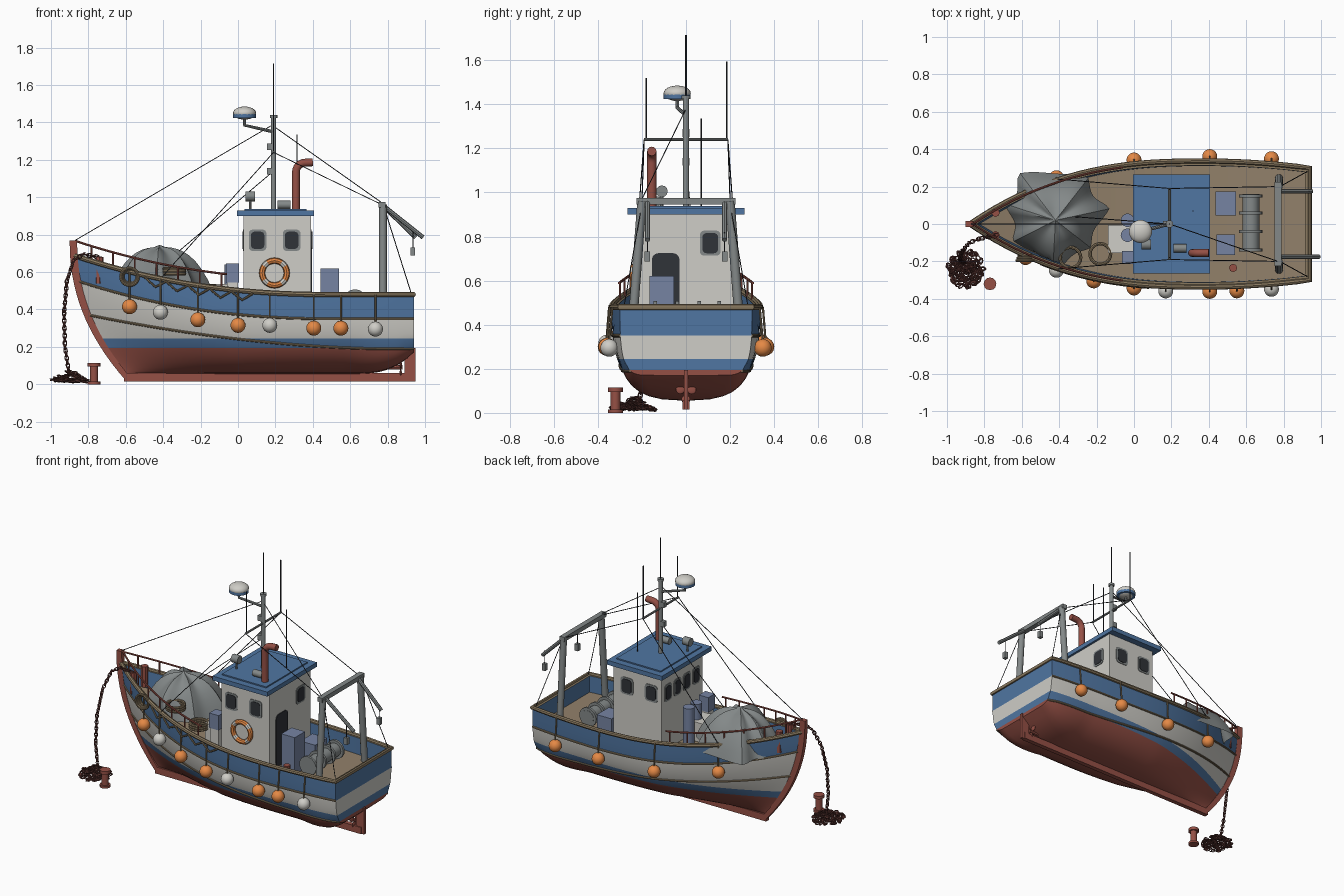
import bpy, bmesh, math, random
from mathutils import Vector, Matrix, Euler

random.seed(4)
if "Cube" in bpy.data.objects:
    bpy.data.objects.remove(bpy.data.objects["Cube"])

COLOURS = dict(red=(.30, .08, .06), blue=(.08, .18, .36), white=(.62, .61, .57), wood=(.25, .19, .115),
               deck=(.29, .22, .145), orange=(.78, .25, .06), metal=(.23, .25, .25), dark=(.03, .033, .04),
               rust=(.10, .035, .03), slate=(.18, .23, .36))
MATS = {}
for key, rgb in COLOURS.items():
    m = MATS[key] = bpy.data.materials.new(key + " paint")
    m.use_nodes = True
    m.diffuse_color = (*rgb, 1)
    m.node_tree.nodes["Principled BSDF"].inputs["Base Color"].default_value = (*rgb, 1)
made = []


def add(name, mesh, *mats):
    for k in mats:
        mesh.materials.append(MATS[k])
    ob = bpy.data.objects.new(name, mesh)
    bpy.context.collection.objects.link(ob)
    made.append(ob)


def add_bm(name, bm, *mats):
    me = bpy.data.meshes.new(name)
    bm.to_mesh(me)
    bm.free()
    add(name, me, *mats)


def tube(name, pts, r, mat, res=2, cyclic=False):
    cu = bpy.data.curves.new(name, "CURVE")
    cu.dimensions, cu.bevel_depth, cu.bevel_resolution, cu.use_fill_caps = "3D", r, res, True
    cu.materials.append(MATS[mat])
    sp = cu.splines.new("POLY")
    sp.points.add(len(pts) - 1)
    for p, co in zip(sp.points, pts):
        p.co = (*co, 1)
    sp.use_cyclic_u = cyclic
    tmp = bpy.data.objects.new(name, cu)
    me = bpy.data.meshes.new_from_object(tmp)
    bpy.data.objects.remove(tmp)
    me.materials.clear()
    add(name, me, mat)


def box(name, loc, size, mat, axis=None, bevel=.02):
    """Box; with an axis, the edges along that axis are rounded."""
    bm = bmesh.new()
    bmesh.ops.create_cube(bm, size=1, matrix=Matrix.LocRotScale(loc, None, size))
    if axis is not None:
        es = [e for e in bm.edges if abs((e.verts[0].co - e.verts[1].co)[axis]) > 1e-5]
        bmesh.ops.bevel(bm, geom=es, offset=bevel, segments=4, affect="EDGES", profile=.5)
    add_bm(name, bm, mat)


def ball(name, loc, size, mat):
    bm = bmesh.new()
    bmesh.ops.create_uvsphere(bm, u_segments=20, v_segments=12, radius=1,
                              matrix=Matrix.LocRotScale(loc, None, size))
    add_bm(name, bm, mat)


def circle(c, r, axis, n=24):
    out = []
    for i in range(n):
        a = math.tau * i / n
        p = [math.cos(a) * r, math.sin(a) * r]
        p.insert(axis, 0)
        out.append(Vector(c) + Vector(p))
    return out


# Hull lines
STERN = .94
sheer = lambda x: .48 + .21 * (max(.5 - x, 0) / 1.38) ** 2.2
band = lambda x: sheer(x) - .13
deck = lambda x: sheer(x) - .11
strake = lambda x: .19 + .185 * (max(.8 - x, 0) / 1.62) ** 1.8
keel_z = lambda x: .055 + .115 * (max(x - .6, 0) / .34) ** 3
stem = lambda z: -.9 + .3 * (max(.77 - z, 0) / .75) ** 2.2
bow = lambda z: stem(z) + .02


def half(x, z):
    s = min(max((x - bow(z)) / (STERN - bow(z)), 0), 1)
    plan = .337 * (1 - (1 - s / .68) ** 2.6) if s < .68 else .337 - .037 * ((s - .68) / .32) ** 2
    u = min(max((z - keel_z(x)) / (sheer(x) - keel_z(x)), 0), 1)
    m = .4 + .5 * max(0, -x) - .3 * max(0, x - .6) / .34
    return plan * (1 - (1 - u) ** 3) ** m


def bow_start(zf):
    x = -.85
    for _ in range(12):
        x = bow(zf(x))
    return x


def blend(f, g, t):
    return lambda x: f(x) * (1 - t) + g(x) * t


# Hull rows from keel, up the outside, over the rail and down to the deck
low, high = (lambda x: .195), (lambda x: .245)
rows = [(blend(keel_z, low, t), 0, 0) for t in (0, .04, .12, .25, .45, .7)]
rows += [(low, 0, 1), (high, 0, 2)]
rows += [(blend(high, band, t), 0, 2) for t in (.25, .5, .75)]
rows += [(band, 0, 1), (blend(band, sheer, .5), 0, 1), (sheer, 0, 3), (sheer, .025, 1), (deck, .025, 4), (deck, 1, 4)]
COLS = 40
bm = bmesh.new()
grid = {}
for side in (-1, 1):
    for j, (zf, inset, _) in enumerate(rows):
        x0, x1 = bow_start(zf) + (.04 if inset else 0), STERN - (.025 if inset else 0)
        for i in range(COLS + 1):
            x = x0 + (x1 - x0) * (i / COLS) ** 1.2
            y = max(half(x, zf(x)) - inset, 0)
            grid[side, j, i] = bm.verts.new((x, side * y, zf(x)))
for j in range(len(rows) - 1):
    quads = [(grid[s, j, i], grid[s, j, i + 1], grid[s, j + 1, i + 1], grid[s, j + 1, i])
             for s in (-1, 1) for i in range(COLS)]
    quads.append((grid[-1, j, COLS], grid[1, j, COLS], grid[1, j + 1, COLS], grid[-1, j + 1, COLS]))
    for q in quads:
        bm.faces.new(q).material_index = rows[j][2]
bmesh.ops.remove_doubles(bm, verts=bm.verts, dist=1e-4)
bmesh.ops.recalc_face_normals(bm, faces=bm.faces)
add_bm("hull", bm, "red", "blue", "white", "wood", "deck")


def hull_side(zf, side, x0, x1, off=0, n=28):
    xs = [x0 + (x1 - x0) * i / n for i in range(n + 1)]
    return [(x, side * (half(x, zf(x)) + off), zf(x)) for x in xs]


for name, zf, r in (("cap_rail", sheer, .014), ("upper_rub_rail", band, .007), ("lower_rub_rail", strake, .007)):
    x0 = bow_start(zf)
    port, starboard = (hull_side(zf, s, x0, STERN) for s in (1, -1))
    # only the cap rail crosses the transom
    for run in ([starboard + port[::-1]] if zf is sheer else [starboard, port]):
        tube(name, run, r, "wood")

# Stem, keel, rudder and propeller
zs = [.015 + .755 * i / 16 for i in range(17)]
outline = [(stem(z), z) for z in zs] + [(stem(z) + .04, z) for z in reversed(zs)]
bm = bmesh.new()
face = bm.faces.new([bm.verts.new((x, -.015, z)) for x, z in outline])
ext = bmesh.ops.extrude_face_region(bm, geom=[face])
bmesh.ops.translate(bm, vec=(0, .03, 0), verts=[v for v in ext["geom"] if isinstance(v, bmesh.types.BMVert)])
bmesh.ops.recalc_face_normals(bm, faces=bm.faces)
add_bm("stem", bm, "red")
box("keel", (.16, 0, .037), (1.54, .03, .045), "red")
box("rudder", (.92, 0, .105), (.06, .018, .18), "red")
tube("propeller_hub", [(.78, 0, .09), (.88, 0, .09)], .012, "red")
for k in range(3):
    a = math.tau * k / 3 + .5
    ball("propeller_blade", (.87, .03 * math.cos(a), .09 + .03 * math.sin(a)), (.006, .02, .02), "red")

# Bow railing
for side in (-1, 1):
    top = hull_side(sheer, side, -.87, -.06, -.012)
    tube("bow_railing", [(x, y, z + .08) for x, y, z in top], .006, "red")
    for x, y, z in top[3::4]:
        tube("railing_post", [(x, y, z), (x, y, z + .08)], .005, "red")
    tube("bow_bollard", [(-.74, side * .06, .54), (-.74, side * .06, .68)], .022, "red")

# Wheelhouse
box("wheelhouse", (.21, 0, .64), (.36, .44, .54), "white")
box("roof", (.2, 0, .915), (.41, .53, .03), "blue")
box("roof_panel", (.2, 0, .932), (.33, .44, .012), "blue")


def window(c, axis, w=.072, h=.092):
    for name, grow, thick, mat in (("window_frame", .022, .008, "metal"), ("window_glass", 0, .014, "dark")):
        size = [w + grow, w + grow, h + grow]
        size[axis] = thick
        box(name, c, size, mat, axis)


for side in (-1, 1):
    for x in (.105, .287):
        window((x, side * .22, .77), 1)
for y in (-.15, -.05, .05, .15):
    window((.03, y, .77), 0, .055)
window((.39, .11, .77), 0)
box("doorway", (.39, -.092, .55), (.01, .125, .35), "dark", 0, .03)

# Lifebuoy with white bands
bm = bmesh.new()
n, c = 32, Vector((.195, -.238, .595))
loops = [[bm.verts.new(c + Vector((math.cos(a) * (.066 + .016 * math.cos(b)), .016 * math.sin(b),
                                   math.sin(a) * (.066 + .016 * math.cos(b)))))
          for b in [math.tau * k / 8 for k in range(8)]] for a in [math.tau * i / n for i in range(n)]]
for i in range(n):
    for k in range(8):
        p, q = loops[i], loops[(i + 1) % n]
        f = bm.faces.new((p[k], p[(k + 1) % 8], q[(k + 1) % 8], q[k]))
        f.material_index = int((i + 5) % 8 < 2)
bmesh.ops.recalc_face_normals(bm, faces=bm.faces)
add_bm("lifebuoy", bm, "orange", "white")

# Funnel, mast, aerials and radar
elbow = [(.36 - .05 * math.cos(a), -.155, 1.135 + .05 * math.sin(a)) for a in [math.pi / 2 * i / 6 for i in range(7)]]
tube("funnel", [(.31, -.155, .92)] + elbow + [(.4, -.155, 1.187)], .021, "red", 4)
tube("mast", [(.19, 0, .92), (.19, 0, 1.43)], .014, "metal", 4)
tube("mast_cap", [(.19, 0, 1.425), (.19, 0, 1.44)], .02, "metal", 4)
tube("crosstree", [(.19, -.19, 1.24), (.19, .19, 1.24)], .007, "metal")
for x, y, z0, z1 in ((.19, 0, 1.43, 1.715), (.19, -.18, 1.24, 1.52), (.19, .185, 1.24, 1.595), (.315, .07, .93, 1.335)):
    tube("aerial", [(x, y, z0), (x, y, z1)], .0035, "dark")
for z in (1.14, 1.27):
    box("mast_lamp", (.17, 0, z), (.03, .03, .035), "metal")
tube("radar_bracket", [(.19, 0, 1.35), (.035, -.04, 1.385), (.035, -.04, 1.43)], .009, "metal")
ball("radar_dome", (.035, -.04, 1.45), (.062, .062, .035), "white")
tube("radar_base", [(.035, -.04, 1.425), (.035, -.04, 1.445)], .061, "blue", 6)
tube("searchlight_stand", [(.065, -.11, .93), (.065, -.11, 1)], .007, "metal")
tube("searchlight", [(.04, -.11, 1.005), (.09, -.11, 1.005)], .027, "metal", 4)
tube("roof_horn", [(.21, -.13, .96), (.28, -.13, .96)], .022, "metal", 4)


def wire(name, *pts):
    tube(name, pts, .0025, "dark", 1)


# Stern gallows with booms, and the rigging
for side in (-1, 1):
    tube("gallows_post", [(.775, side * .245, .37), (.775, side * .2, .96)], .021, "metal", 4)
    tip = .99 if side < 0 else .95
    tube("boom", [(.77, side * .175, .96), (tip, side * .175, .785)], .012, "metal")
    wire("block_line", (.935, side * .175, .82), (.935, side * .175, .73))
    box("hanging_block", (.935, side * .175, .71), (.025, .025, .045), "metal")
    wire("stern_stay", (.78, side * .2, .95), (.925, side * .28, .49))
    wire("aft_stay", (.19, side * .19, 1.24), (.77, side * .2, .96))
    wire("forward_shroud", (.19, side * .19, 1.24), (-.41, side * .24, .57))
box("gallows_beam", (.77, 0, .96), (.035, .45, .03), "metal")
wire("masthead_stay", (.19, 0, 1.38), (.77, -.2, .97))
wire("forestay", (.19, 0, 1.39), (-.87, 0, .77))
wire("tarp_line", (.19, 0, 1.14), (-.33, .04, .7))

# Draped tarp over the foredeck, pulled out to irregular corners
corners = [(-38, .24), (13, .3), (53, .29), (129, .32), (164, .29), (205, .26), (268, .29), (322, .24)]
bm = bmesh.new()
peak, n = bm.verts.new((-.42, .02, .745)), 72
prev = None
for k in range(1, 10):
    t, ring = k / 9, []
    for i in range(n):
        deg = -38 + 360 * i / n
        (d0, r0), (d1, r1) = next(p for p in zip(corners, corners[1:]) if p[0][0] <= deg < p[1][0])
        f = (deg - d0) / (d1 - d0)
        sag = math.sin(math.pi * f)
        r = t * (r0 + (r1 - r0) * f - .055 * t * sag)
        a = math.radians(deg)
        x, y = -.42 + r * math.cos(a), .02 + r * math.sin(a)
        z = .735 - .24 * t ** 2.8 - .025 * sag * math.sin(math.pi * t)
        ring.append(bm.verts.new((x, max(y, .03 - half(x, z)), z)))
    for i in range(n):
        j = (i + 1) % n
        bm.faces.new((prev[i], ring[i], ring[j], prev[j]) if prev else (peak, ring[i], ring[j]))
    prev = ring
add_bm("tarp", bm, "metal")

# Deck gear
box("deck_hatch", (-.07, -.08, .47), (.14, .15, .13), "white")
for y in (.02, -.06):
    tube("barrel", [(-.035, y, .4), (-.035, y, .64)], .036, "slate", 5)
box("crate_stand", (-.03, -.18, .47), (.06, .06, .15), "white")
box("fish_crate", (-.03, -.18, .595), (.07, .07, .1), "slate")
box("tall_locker", (.49, -.11, .495), (.1, .11, .25), "slate")
box("low_locker", (.49, .11, .43), (.11, .13, .12), "slate")
tube("winch_drum", [(.625, -.14, .445), (.625, .16, .445)], .045, "metal", 5)
for y in (-.14, -.04, .06, .15):
    tube("winch_flange", [(.625, y - .008, .445), (.625, y + .008, .445)], .063, "metal", 6)
tube("deck_post", [(.53, -.235, .37), (.53, -.235, .46)], .022, "red")
for x, y, z in ((-.18, -.16, .5), (-.34, -.18, .59)):
    for k in range(3):
        tube("rope_coil", circle((x, y, z + .014 * k), .055, 2), .009, "wood", cyclic=True)
for k in range(3):
    tube("rail_rope_coil", circle((-.58, -half(-.58, .58) - .014 * k, .575), .035 + .006 * k, 1), .008, "wood", cyclic=True)
swag = hull_side(lambda x: sheer(x) - .01, -1, -.5, .08, .012, 20)
tube("swagged_rope", [(x, y, z - (.04 if i % 4 == 2 else .02 * (i % 2))) for i, (x, y, z) in enumerate(swag)], .006, "wood")

# Fenders hung along both sides
floats = [(-.58, .415, "orange"), (-.415, .385, "white"), (-.215, .345, "orange"), (0, .315, "orange"),
          (.17, .315, "white"), (.405, .3, "orange"), (.55, .3, "orange"), (.735, .295, "white")]
for side, group in ((-1, floats), (1, floats[1::2] + floats[5:6])):
    for x, z, mat in dict.fromkeys(group):
        y = side * (half(x, z) + .034)
        ball("fender", (x, y, z), (.04, .04, .04), mat if side < 0 else "orange")
        tube("fender_rope", [(x, side * (half(x, sheer(x)) + .012), sheer(x)), (x, y, z + .035)], .005, "wood")

# Anchor chain and its heap
bpy.ops.mesh.primitive_torus_add(major_segments=10, minor_segments=4, major_radius=.0115, minor_radius=.004)
seed = bpy.context.object
bm = bmesh.new()


def link(loc, rot):
    before = len(bm.verts)
    bm.from_mesh(seed.data)
    bm.verts.ensure_lookup_table()
    bmesh.ops.transform(bm, matrix=Matrix.LocRotScale(loc, rot, (1.3, .85, 1)), verts=bm.verts[before:])


path = [Vector(p) for p in ((-.74, -.06, .68), (-.83, -.08, .695), (-.88, -.1, .66), (-.915, -.14, .55),
                            (-.93, -.18, .38), (-.925, -.2, .2), (-.9, -.21, .04))]
for a, b in zip(path, path[1:]):
    count = round((b - a).length / .02)
    for i in range(count):
        turn = Matrix.Rotation(math.pi / 2 * (i % 2), 3, "X").to_quaternion()
        link(a.lerp(b, i / count), (b - a).to_track_quat("X", "Z") @ turn)
for i in range(150):
    r, a = .095 * math.sqrt(random.random()), random.random() * math.tau
    z = .014 + random.random() * .065 * (1 - r / .11)
    link((-.9 + r * math.cos(a), -.24 + r * math.sin(a), z),
         Euler((random.uniform(-.6, .6), random.uniform(-.3, .3), a * 3)).to_quaternion())
add_bm("anchor_chain", bm, "rust")
bpy.data.objects.remove(seed)

# Quayside bollard
for z0, z1, r in ((0, .015, .034), (.015, .095, .022), (.095, .115, .034)):
    tube("quay_bollard", [(-.77, -.32, z0), (-.77, -.32, z1)], r, "red", 4)

# Smooth shading with sharp edges kept
bpy.ops.object.select_all(action="DESELECT")
for ob in made:
    ob.select_set(True)
bpy.context.view_layer.objects.active = made[0]
bpy.ops.object.shade_smooth_by_angle(angle=math.radians(35))
